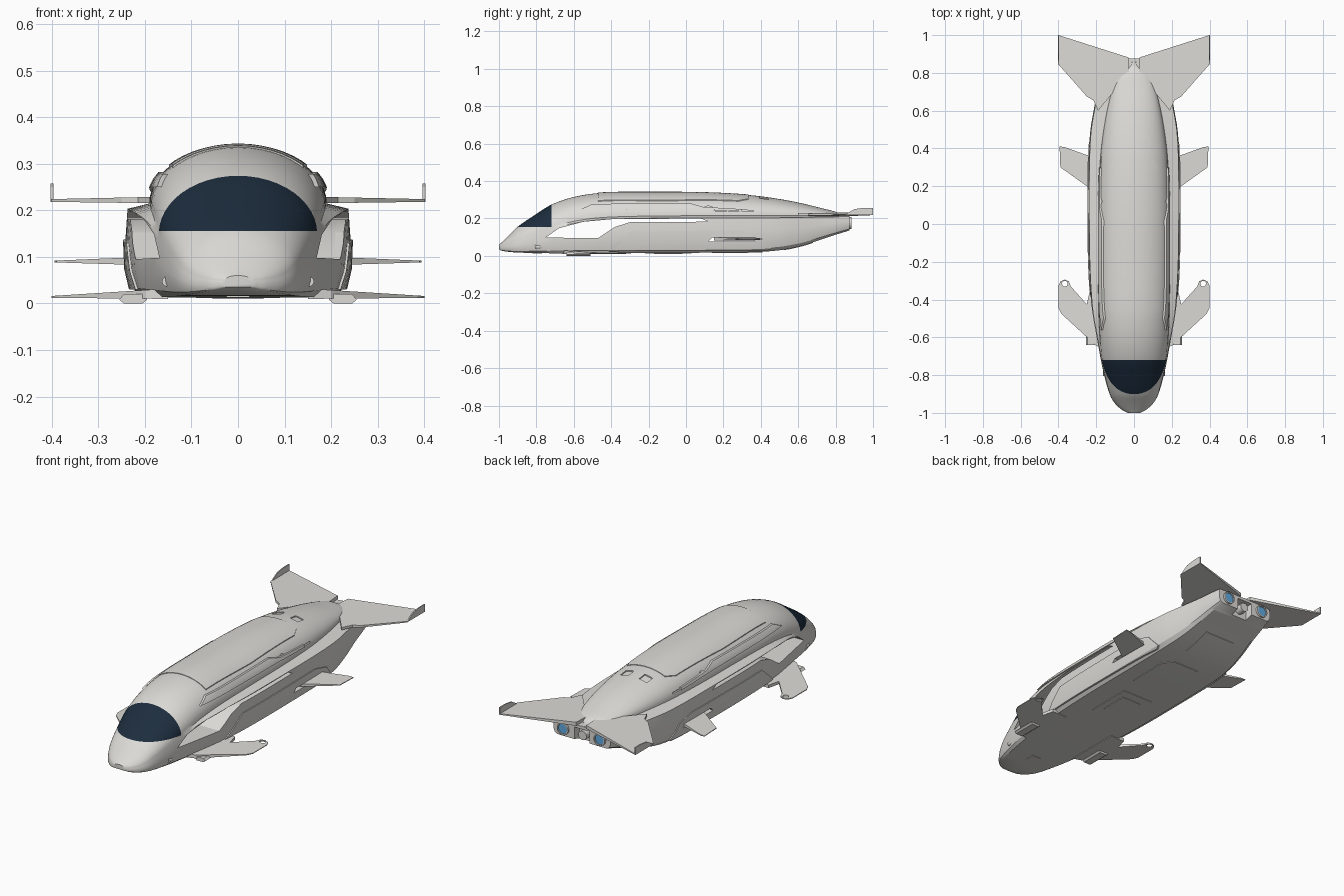
import bpy, bmesh, math
from mathutils import Vector

if "Cube" in bpy.data.objects:
    bpy.data.objects.remove(bpy.data.objects["Cube"])

def material(name, rgb):
    m = bpy.data.materials.new(name)
    m.diffuse_color = (*rgb, 1)
    m.use_nodes = True
    m.node_tree.nodes["Principled BSDF"].inputs["Base Color"].default_value = m.diffuse_color
    return m

GREY = material("hull_grey", (0.72, 0.71, 0.68))
GLASS = material("dark_glass", (0.012, 0.026, 0.048))
BLUE = material("engine_blue", (0.12, 0.4, 0.75))

def make(name, bm, mats=(GREY,)):
    bmesh.ops.recalc_face_normals(bm, faces=bm.faces[:])
    me = bpy.data.meshes.new(name)
    bm.to_mesh(me)
    bm.free()
    for m in mats:
        me.materials.append(m)
    o = bpy.data.objects.new(name, me)
    bpy.context.collection.objects.link(o)
    return o

def smooth(o, angle=30):
    bpy.ops.object.select_all(action='DESELECT')
    o.select_set(True)
    bpy.context.view_layer.objects.active = o
    bpy.ops.object.shade_smooth_by_angle(angle=math.radians(angle))

def boolean(o, other, op, keep=False):
    m = o.modifiers.new("cut", 'BOOLEAN')
    m.object, m.operation, m.solver = other, op, 'EXACT'
    bpy.context.view_layer.objects.active = o
    bpy.ops.object.modifier_apply(modifier=m.name)
    if not keep:
        bpy.data.objects.remove(other)

def prism(name, pts, axis, *spans, mat=GREY):
    """Extrude a 2D outline along x (pts = y,z), y (x,z) or z (x,y), once per span."""
    bm = bmesh.new()
    for lo, hi in spans:
        rings = []
        for d in (lo, hi):
            ring = []
            for p in pts:
                c = list(p)
                c.insert("xyz".index(axis), d)
                ring.append(bm.verts.new(c))
            rings.append(ring)
            bm.faces.new(ring)
        n = len(pts)
        for i in range(n):
            j = (i + 1) % n
            bm.faces.new((rings[0][i], rings[0][j], rings[1][j], rings[1][i]))
    return make(name, bm, (mat,))

def circle(cx, cy, r, n=20):
    return [(cx + r * math.cos(i * math.tau / n), cy + r * math.sin(i * math.tau / n)) for i in range(n)]

def rect(a0, a1, b0, b1):
    return [(a0, b0), (a1, b0), (a1, b1), (a0, b1)]

# Hull stations: y, dome half width, body half width, top z, shoulder z, bottom z
ROWS = [
    (-1.0, .030, .031, .060, .048, .035), (-.985, .060, .061, .073, .050, .028),
    (-.95, .098, .099, .107, .058, .022), (-.9, .126, .127, .156, .080, .018),
    (-.8, .154, .155, .224, .120, .015), (-.72, .170, .172, .274, .150, .014),
    (-.6, .181, .194, .315, .185, .013), (-.45, .188, .219, .337, .205, .013),
    (-.2, .190, .234, .340, .213, .015), (.1, .189, .237, .338, .215, .017),
    (.35, .178, .235, .324, .215, .020), (.5, .160, .226, .304, .215, .030),
    (.62, .138, .206, .281, .215, .054), (.73, .108, .186, .254, .215, .090),
    (.8, .070, .177, .236, .215, .113), (.838, .015, .171, .219, .215, .125),
    (.875, .010, .165, .217, .215, .136)]

def stations(sub=4):
    def slope(i, k):
        a, b = ROWS[max(i - 1, 0)], ROWS[min(i + 1, len(ROWS) - 1)]
        return (b[k] - a[k]) / (b[0] - a[0])
    out = []
    for i in range(len(ROWS) - 1):
        p, q = ROWS[i], ROWS[i + 1]
        h = q[0] - p[0]
        for s in range(sub):
            t = s / sub
            v = [p[0] + h * t]
            for k in range(1, 6):
                v.append((2*t**3 - 3*t*t + 1) * p[k] + (t**3 - 2*t*t + t) * h * slope(i, k)
                         + (3*t*t - 2*t**3) * q[k] + (t**3 - t*t) * h * slope(i + 1, k))
            out.append(v)
    return out + [list(ROWS[-1])]

def hull(name, off=0.0, window=False):
    bm = bmesh.new()
    rings = []
    for y, wd, w, zt, zs, zb in stations():
        wd, w, zt, zs, zb = max(wd + off, .004), max(w + off, .005), zt + off, zs + off, zb - off
        h = zs - zb
        half = [(wd * math.cos(a), zs + (zt - zs) * math.sin(a))
                for a in (math.pi / 2 * (1 - i / 12) for i in range(13))]
        half[0] = (0, zt)
        half += [(w, zs - .06 * h), (w * 1.02, zs - .4 * h), (w * 1.01, zb + .3 * h),
                 (w * .97, zb + .1 * h), (w * .88, zb), (0, zb)]
        ring = half + [(-x, z) for x, z in reversed(half[1:-1])]
        rings.append([bm.verts.new((x, y, z)) for x, z in ring])
    n = len(rings[0])
    for a, b in zip(rings, rings[1:]):
        for i in range(n):
            bm.faces.new((a[i], a[(i + 1) % n], b[(i + 1) % n], b[i]))
    bm.faces.new(rings[0])
    bm.faces.new(rings[-1])
    if window:  # windscreen is the part of the nose above one plane and ahead of another
        for co, no in (((0, -.72, 0), (0, 1, 0)), ((0, 0, .155), (0, 0, 1))):
            front = [f for f in bm.faces if f.calc_center_median().y < -.6]
            geom = list({e for f in front for e in (*f.verts, *f.edges)}) + front
            bmesh.ops.bisect_plane(bm, geom=geom, plane_co=Vector(co), plane_no=Vector(no))
        for f in bm.faces:
            c = f.calc_center_median()
            f.material_index = int(c.y < -.72 and c.z > .155)
    return make(name, bm, (GREY, GLASS))

def carve(o, outline, depth, axis='x', span=(-.5, .5)):
    cutter = prism("cutter", outline, axis, span)
    boolean(cutter, hull("core", -depth), 'DIFFERENCE')
    boolean(o, cutter, 'DIFFERENCE')

def patch(name, outline, off, axis='x', *spans):
    """Raised plate that follows the hull surface."""
    o = prism(name, outline, axis, *(spans or ((-.5, 0.0 - .05), (.05, .5))))
    boolean(o, hull("skin", off), 'INTERSECT')
    boolean(o, hull("core", -.002), 'DIFFERENCE')
    return o

# Main hull with side channels, vents and engine notch
body = hull("hull", 0, True)
channel = [(-.75, .098), (-.68, .148), (-.55, .182), (-.4, .196), (.08, .2),
           (.12, .183), (-.3, .18), (-.38, .155), (-.47, .095)]
slot = [(.12, .078), (.37, .078), (.35, .097), (.14, .097)]
carve(body, channel, .018)
carve(body, slot, .012)
carve(body, [(.1, .262), (.16, .24), (.36, .236), (.36, .243), (.17, .249), (.12, .268)], .007)
for s in (-1, 1):
    carve(body, rect(s * .055 - .023, s * .055 + .023, .392, .44), .006, 'z', (.2, .5))
boolean(body, prism("notch", rect(-.045, .045, .1, .2), 'y', (.83, .95)), 'DIFFERENCE')
smooth(body)

# Plates on the sides, roof and belly
side = patch("side_plate", [(-.42, .03), (-.3, .13), (.3, .137), (.4, .11), (.46, .04), (.44, .03)], .005)
carve(side, slot, .012)
plates = [side,
    patch("shoulder_rail", [(-.56, .25), (-.5, .278), (.02, .282), (.09, .262), (.3, .25),
                            (.3, .238), (.06, .248), (-.5, .25)], .006),
    patch("roof_panel", [(-.14, -.47), (.14, -.47), (.148, -.1), (.135, .28), (.11, .335),
                         (-.11, .335), (-.135, .28), (-.148, -.1)], .003, 'z', (.2, .5)),
    patch("belly_hatch", rect(-.09, .09, -.22, .03), .003, 'z', (-.1, .06)),
    patch("belly_inner_hatch", rect(-.055, .055, -.17, -.02), .006, 'z', (-.1, .06)),
    patch("belly_rear_panel", [(-.12, .14), (.12, .14), (.12, .36), (.08, .41), (-.08, .41), (-.12, .36)],
          .003, 'z', (-.1, .08)),
    patch("belly_tail_panel", rect(-.09, .09, .52, .68), .003, 'z', (-.1, .13)),
    patch("nose_hatch", rect(-.025, .025, -.82, -.77), .003, 'z', (-.1, .04))]
for p in plates:
    smooth(p)

def fins(name, pts, z, root, tip):
    """Mirrored pair of tapered fins; root and tip are (x, below, above)."""
    bm = bmesh.new()
    for s in (-1, 1):
        rings = []
        for k in (1, 2):
            ring = []
            for x, y in pts:
                t = (x - root[0]) / (tip[0] - root[0])
                d = root[k] + (tip[k] - root[k]) * t
                ring.append(bm.verts.new((s * x, y, z + (d if k == 2 else -d))))
            rings.append(ring)
            bm.faces.new(ring)
        for i in range(len(pts)):
            j = (i + 1) % len(pts)
            bm.faces.new((rings[0][i], rings[0][j], rings[1][j], rings[1][i]))
    return make(name, bm)

# Front fins with tip eyelets and root pods
front = fins("front_fins", [(.15, -.66), (.2, -.645), (.385, -.475), (.4, -.445), (.4, -.325), (.388, -.303),
                            (.366, -.294), (.345, -.303), (.335, -.33), (.25, -.425), (.235, -.36), (.15, -.36)],
             .014, (.18, .004, .016), (.4, .002, .002))
for s in (-1, 1):
    boolean(front, prism("eyelet", circle(s * .366, -.316, .015), 'z', (-.1, .1)), 'DIFFERENCE')
pod = [(.195, .008), (.205, 0), (.245, 0), (.255, .008), (.245, .02), (.2, .02)]
prism("left_fin_pod", [(-x, z) for x, z in pod], 'y', (-.64, -.51))
prism("right_fin_pod", pod, 'y', (-.64, -.51))

# Middle fins and tail wings with upturned tips
fins("middle_fins", [(.18, .15), (.2, .165), (.39, .3), (.394, .41), (.37, .408), (.25, .365), (.18, .365)],
     .09, (.2, .008, .010), (.39, .002, .002))
fins("tail_wings", [(.025, .80), (.19, .6), (.215, .655), (.25, .675), (.4, .845), (.4, 1.0), (.03, .882)],
     .221, (.025, .008, .011), (.4, .003, .003))
prism("wing_tips", [(.845, .218), (.9, .25), (.95, .257), (1.0, .257), (1.0, .218)], 'x',
      (-.402, -.396), (.396, .402))

# Engines, centre thruster and nose lamps
for s, label in ((-1, "left"), (1, "right")):
    ring = prism(label + "_engine_ring", circle(s * .108, .176, .033), 'y', (.86, .886))
    boolean(ring, prism("bore", circle(s * .108, .176, .027), 'y', (.878, .95)), 'DIFFERENCE')
    prism(label + "_engine_glow", circle(s * .108, .176, .026), 'y', (.872, .881), mat=BLUE)
    prism(label + "_nose_lamp", circle(s * .152, .047, .011), 'y', (-.806, -.74))
smooth(prism("centre_thruster", circle(0, .165, .024), 'y', (.82, .872)))
